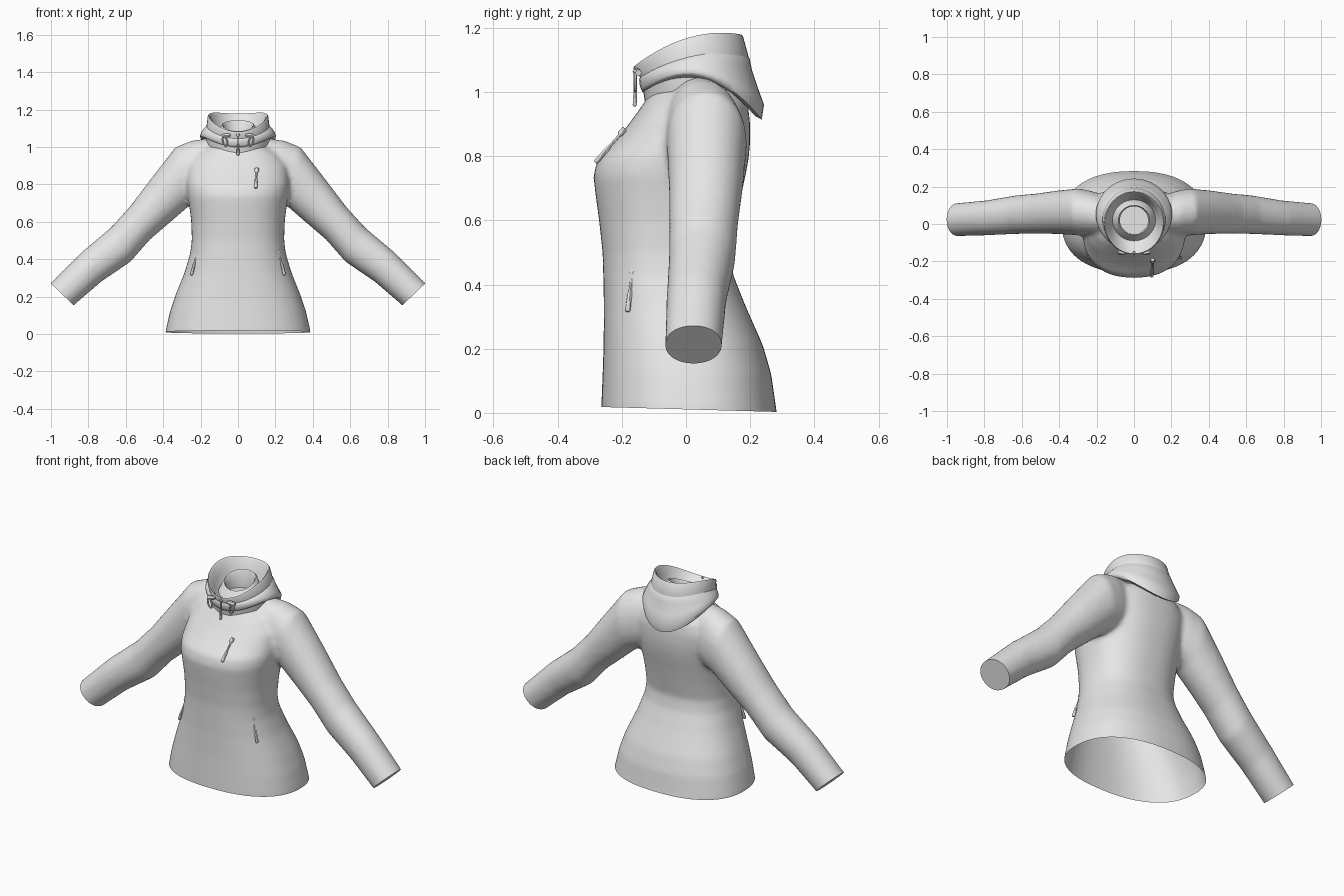
import bpy, bmesh
from math import sin, cos, pi
from mathutils import Vector

cube = bpy.data.objects.get("Cube")
if cube:
    bpy.data.objects.remove(cube, do_unlink=True)

mat = bpy.data.materials.new("light grey fabric")
mat.use_nodes = True
grey = (0.8, 0.8, 0.8, 1)
mat.diffuse_color = grey
mat.node_tree.nodes["Principled BSDF"].inputs["Base Color"].default_value = grey


def spow(v, p):
    return abs(v) ** p * (1 if v >= 0 else -1)


def loop(n, e=2.0):
    """Unit superellipse, starting at +x."""
    for i in range(n):
        a = 2 * pi * i / n
        yield spow(cos(a), 2 / e), spow(sin(a), 2 / e)


def loft(bm, rings, cap_start=True, cap_end=True):
    rows = [[bm.verts.new(p) for p in r] for r in rings]
    n = len(rows[0])
    for a, b in zip(rows, rows[1:]):
        for i in range(n):
            j = (i + 1) % n
            bm.faces.new((a[i], a[j], b[j], b[i]))
    if cap_start:
        bm.faces.new(rows[0][::-1])
    if cap_end:
        bm.faces.new(rows[-1])
    bmesh.ops.recalc_face_normals(bm, faces=bm.faces)


def activate(ob):
    bpy.ops.object.select_all(action='DESELECT')
    ob.select_set(True)
    bpy.context.view_layer.objects.active = ob


def finish(name, bm, angle=0.9):
    me = bpy.data.meshes.new(name)
    bm.to_mesh(me)
    bm.free()
    me.materials.append(mat)
    ob = bpy.data.objects.new(name, me)
    bpy.context.collection.objects.link(ob)
    activate(ob)
    bpy.ops.object.shade_smooth_by_angle(angle=angle)
    return ob


# Torso: height, half width, front y, back y
TORSO = [(-.07, .395, -.265, .295), (.02, .387, -.264, .28), (.12, .364, -.26, .266),
         (.21, .334, -.257, .24), (.33, .286, -.256, .187), (.43, .256, -.258, .147),
         (.5, .247, -.26, .135), (.6, .25, -.271, .155), (.68, .26, -.282, .172),
         (.74, .27, -.289, .186), (.79, .275, -.275, .195), (.84, .275, -.228, .2),
         (.9, .27, -.178, .2), (.96, .23, -.135, .193), (1.0, .17, -.11, .175),
         (1.02, .11, -.08, .14)]
body = bmesh.new()
loft(body, [[(hw * u, (f + b) / 2 + (b - f) / 2 * v, z) for u, v in loop(48, 2.35)]
            for z, hw, f, b in TORSO])

# Sleeves: upper edge x z, lower edge x z, centre y, half depth
SLEEVE = [(.14, 1.05, .12, .76, .04, .1), (.25, 1.035, .19, .71, .055, .12),
          (.335, 1.0, .26, .685, .065, .126), (.47, .825, .37, .59, .062, .116),
          (.58, .68, .47, .505, .055, .108), (.68, .57, .575, .385, .05, .104),
          (.84, .435, .73, .28, .033, .094), (1.04, .235, .92, .117, .021, .088)]
for s in (1, -1):
    rings = []
    for x1, z1, x2, z2, y, d in SLEEVE:
        top, low = Vector((x1 * s, y, z1)), Vector((x2 * s, y, z2))
        rings.append([(top + low) / 2 + (top - low) / 2 * u + Vector((0, d * v, 0))
                      for u, v in loop(20, 2.1)])
    loft(body, rings)
jacket = finish("jacket_body", body)

# Fuse torso and sleeves into one smooth skin
rem = jacket.modifiers.new("fuse", 'REMESH')
rem.mode = 'VOXEL'
rem.voxel_size = 0.012
smooth = jacket.modifiers.new("soften", 'SMOOTH')
smooth.factor = 0.5
smooth.iterations = 10
for m in ("fuse", "soften"):
    bpy.ops.object.modifier_apply(modifier=m)


# Trim the open hem and the closed cuffs with straight cuts
def trim(bm, co, no):
    cut = bmesh.ops.bisect_plane(bm, geom=bm.verts[:] + bm.edges[:] + bm.faces[:],
                                 plane_co=co, plane_no=no, clear_outer=True)
    return [g for g in cut["geom_cut"] if isinstance(g, bmesh.types.BMEdge)]


bm = bmesh.new()
bm.from_mesh(jacket.data)
trim(bm, (0, 0, .011), (0, -.028, -1))
for s in (1, -1):
    edges = trim(bm, (.94 * s, 0, .2125), (.69 * s, 0, -.72))
    bmesh.ops.edgeloop_fill(bm, edges=edges)
bmesh.ops.recalc_face_normals(bm, faces=bm.faces)
bm.to_mesh(jacket.data)
bm.free()
if not jacket.data.materials:
    jacket.data.materials.append(mat)
activate(jacket)
bpy.ops.object.shade_smooth_by_angle(angle=0.9)


# Neck rings: half width, front y, back y, then height at front, side and back
def neck_ring(hw, f, b, zf, zm, zb):
    pts = []
    for u, v in loop(40):
        t = (v + 1) / 2
        z = zf * (1 - t) * (1 - 2 * t) + 4 * zm * t * (1 - t) + zb * t * (2 * t - 1)
        pts.append((hw * u, (f + b) / 2 + (b - f) / 2 * v, z))
    return pts


# Stand collar with an inner neck lining
COLLAR = [(.16, -.125, .175, .95, .99, .99), (.172, -.133, .19, 1.0, 1.05, 1.06),
          (.17, -.14, .195, 1.04, 1.1, 1.11), (.162, -.162, .178, 1.075, 1.162, 1.172),
          (.157, -.159, .173, 1.082, 1.169, 1.179), (.148, -.15, .164, 1.075, 1.16, 1.17),
          (.135, -.12, .15, 1.045, 1.1, 1.11), (.115, -.09, .13, 1.035, 1.06, 1.07),
          (.092, -.065, .108, 1.08, 1.11, 1.135), (.084, -.06, .1, 1.085, 1.118, 1.143),
          (.076, -.055, .095, 1.08, 1.11, 1.135), (.075, -.055, .095, 1.035, 1.035, 1.035)]
bm = bmesh.new()
loft(bm, [neck_ring(*r) for r in COLLAR], cap_start=False)
finish("collar", bm, 1.2)

# Folded hood draped round the collar and down the back
HOOD = [(.16, -.13, .18, 1.05, 1.12, 1.12), (.172, -.141, .198, 1.05, 1.11, 1.105),
        (.186, -.146, .205, 1.04, 1.095, 1.07), (.197, -.145, .225, 1.025, 1.078, 1.01),
        (.204, -.141, .243, 1.01, 1.06, .96), (.2, -.136, .236, 1.0, 1.05, .914),
        (.185, -.128, .215, 1.0, 1.045, .925), (.16, -.115, .17, 1.0, 1.04, .98)]
bm = bmesh.new()
loft(bm, [neck_ring(*r) for r in HOOD], cap_start=False, cap_end=False)
finish("folded_hood", bm, 1.2)


# Cords and zip pulls: tubes with a radius at each point
def tube(name, pts, radii, cyclic=False):
    cu = bpy.data.curves.new(name, 'CURVE')
    cu.dimensions = '3D'
    cu.bevel_depth = 1
    cu.bevel_resolution = 1
    cu.use_fill_caps = True
    sp = cu.splines.new('POLY')
    sp.points.add(len(pts) - 1)
    for p, co, r in zip(sp.points, pts, radii):
        p.co = (*co, 1)
        p.radius = r
    sp.use_cyclic_u = cyclic
    cu.materials.append(mat)
    ob = bpy.data.objects.new(name, cu)
    bpy.context.collection.objects.link(ob)
    activate(ob)
    bpy.ops.object.convert(target='MESH')
    bpy.ops.object.shade_smooth_by_angle(angle=0.9)


def zip_pull(name, top, bottom, size=1.0):
    a, b = Vector(top), Vector(bottom)
    steps = [(0, .011), (.14, .012), (.2, .005), (.5, .005), (.6, .008), (.97, .009), (1, .005)]
    tube(name, [a.lerp(b, t) for t, r in steps], [r * size for t, r in steps])


zip_pull("chest_zip_pull", (.1, -.19, .885), (.095, -.282, .78))
zip_pull("neck_zip_pull", (0, -.155, 1.08), (0, -.16, .955), .8)
for s, side in ((1, "left"), (-1, "right")):
    zip_pull(side + "_pocket_pull", (.212 * s, -.165, .455), (.25 * s, -.182, .315))
    # Cord lock barrel and hanging loop
    tube(side + "_cord_lock", [(.04 * s, -.152, 1.065), (.055 * s, -.154, 1.063),
                               (.085 * s, -.148, 1.06)], [.006, .012, .01])
    c = Vector((.07 * s, -.158, 1.03))
    tube(side + "_cord_loop",
         [c + Vector((.012 * cos(a) - s * .012 * sin(-a) * .5, 0, .027 * sin(a)))
          for a in [2 * pi * i / 12 for i in range(12)]], [.005] * 12, True)
